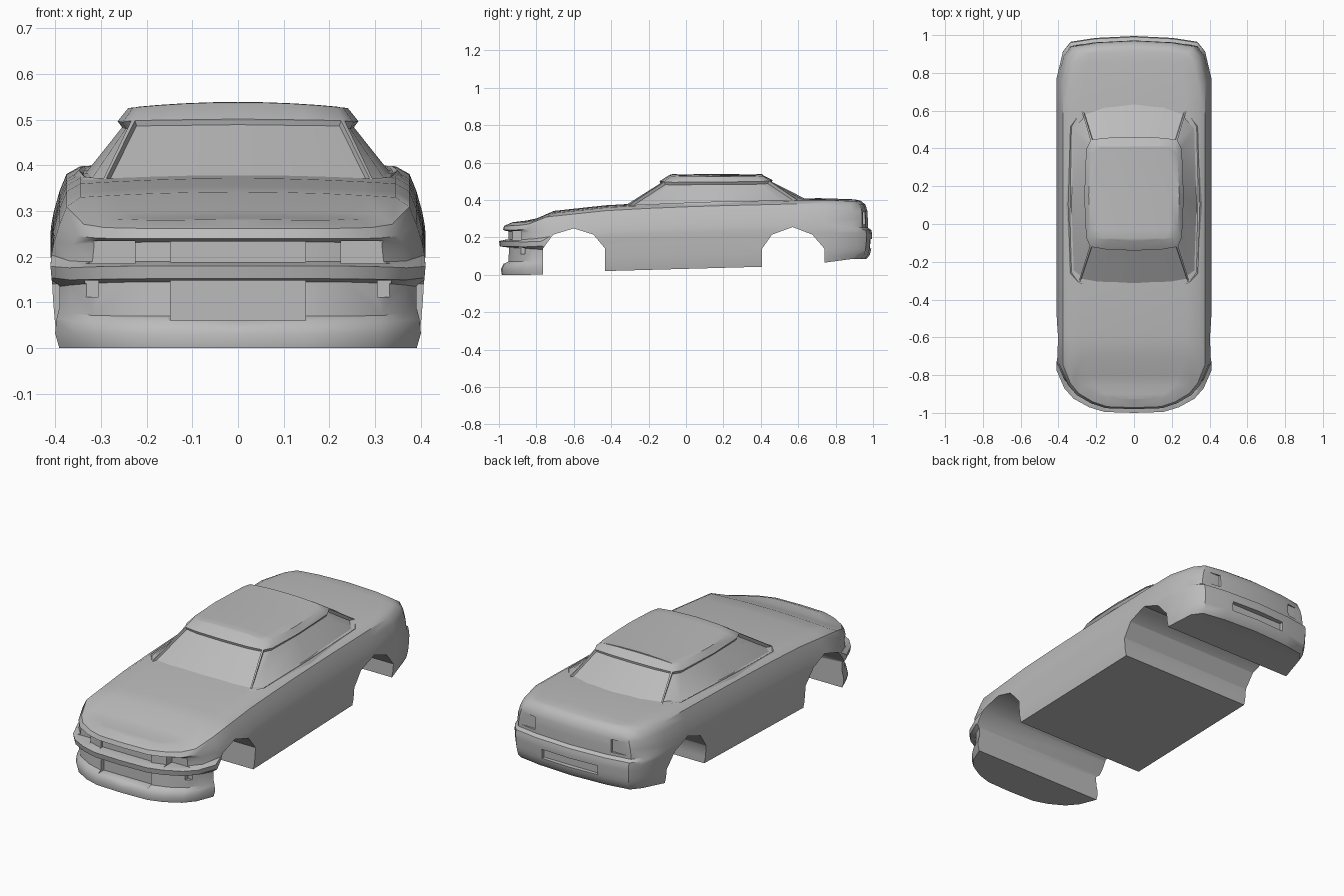
import bpy, bmesh, math
from mathutils import Vector

cube = bpy.data.objects.get("Cube")
if cube:
    bpy.data.objects.remove(cube, do_unlink=True)

paint = bpy.data.materials.new("body_grey")
paint.use_nodes = True
GREY = (0.5, 0.5, 0.5, 1)
paint.diffuse_color = GREY
paint.node_tree.nodes["Principled BSDF"].inputs["Base Color"].default_value = GREY


def lerp(keys, t):
    """Piecewise linear lookup in (t, value) pairs."""
    for (a, va), (b, vb) in zip(keys, keys[1:]):
        if t <= b:
            return va + (vb - va) * max(0, (t - a) / (b - a))
    return keys[-1][1]


def make_object(name, bm):
    bmesh.ops.recalc_face_normals(bm, faces=bm.faces)
    mesh = bpy.data.meshes.new(name)
    bm.to_mesh(mesh)
    bm.free()
    mesh.materials.append(paint)
    ob = bpy.data.objects.new(name, mesh)
    bpy.context.collection.objects.link(ob)
    return ob


def loft_half(rows):
    """Skin half outlines (x >= 0) and mirror them into a whole shell."""
    bm = bmesh.new()
    grid = [[bm.verts.new(p) for p in row] for row in rows]
    for r0, r1 in zip(grid, grid[1:]):
        for i in range(len(r0) - 1):
            bm.faces.new((r0[i], r0[i + 1], r1[i + 1], r1[i]))
    bmesh.ops.remove_doubles(bm, verts=bm.verts, dist=1e-4)
    bmesh.ops.mirror(bm, geom=bm.verts[:] + bm.edges[:] + bm.faces[:],
                     axis='X', merge_dist=1e-4)
    bmesh.ops.remove_doubles(bm, verts=bm.verts, dist=1e-4)
    bmesh.ops.recalc_face_normals(bm, faces=bm.faces)
    return bm


def cap(row, crown, steps=(0.8, 0.55, 0.28, 0)):
    """Rows that close an outline towards the centre plane."""
    return [[(x * s, y, z + crown * x * x * (1 - s * s)) for x, y, z in row] for s in steps]


def smooth(ob, angle):
    bpy.ops.object.select_all(action='DESELECT')
    ob.select_set(True)
    bpy.context.view_layer.objects.active = ob
    bpy.ops.object.shade_smooth_by_angle(angle=math.radians(angle))


# Lower body: stacked outlines from the sill up to the shoulder
BOTTOM = [(-1, 0), (-.77, 0), (-.43, .02), (.41, .043), (.74, .065), (1, .09)]
TOP = [(-1, .26), (-.93, .285), (-.75, .325), (-.38, .365), (.1, .385), (.67, .398), (1, .395)]
NOSE = [(0, 0), (.38, .005), (.58, .03), (.78, .075), (.9, .13), (1, .225)]
TAIL = [(1, .22), (.92, .08), (.82, .03), (.5, .01), (0, 0)]
SIDE = [-.6, -.43, -.2, 0, .2, .41, .57]
# front z, front y, rear z, rear y, side height share, half width
LAYERS = [
    (0, -.985, .085, .965, 0, .393),
    (.03, -.99, .105, .982, .1, .4),
    (.06, -.975, .135, .99, .2, .403),
    (.07, -.955, .16, .993, .28, .405),
    (.145, -.95, .2, .995, .4, .407),
    (.152, -.995, .22, .995, .48, .408),
    (.18, -1, .24, .99, .56, .41),
    (.19, -.955, .252, .972, .62, .408),
    (.232, -.955, .3, .972, .7, .403),
    (.24, -.98, .34, .97, .84, .39),
    (.262, -.972, .375, .96, .95, .375),
    (.28, -.93, .395, .935, 1, .345)]


def outline(fz, fy, rz, ry, share, w):
    def side_z(y):
        low = lerp(BOTTOM, y)
        return low + (lerp(TOP, y) - low) * share
    row = []
    for sx, dy in NOSE:
        y = fy + dy
        k = min(1, dy / .225) ** 2
        row.append((sx * w, y, fz * (1 - k) + side_z(y) * k))
    row += [(w, y, side_z(y)) for y in SIDE]
    for sx, dy in TAIL:
        y = ry - dy
        k = min(1, dy / .22) ** 2
        row.append((sx * w, y, rz * (1 - k) + side_z(y) * k))
    return row


rows = [outline(*layer) for layer in LAYERS]
rows = cap(rows[0], 0)[::-1] + rows + cap(rows[-1], .1)
body = make_object("body_shell", loft_half(rows))


# Cutters: wheel tunnels, lamps and intakes
def prism(points):
    """Side outline in y, z pushed across the whole width."""
    bm = bmesh.new()
    face = bm.faces.new([bm.verts.new((-.6, y, z)) for y, z in points])
    out = bmesh.ops.extrude_face_region(bm, geom=[face])
    bmesh.ops.translate(bm, vec=(1.2, 0, 0),
                        verts=[v for v in out["geom"] if isinstance(v, bmesh.types.BMVert)])
    return make_object("cutter", bm)


def block(x0, x1, y0, y1, z0, z1):
    bm = bmesh.new()
    bmesh.ops.create_cube(bm, size=1)
    for v in bm.verts:
        v.co = Vector(((x0, x1)[v.co.x > 0], (y0, y1)[v.co.y > 0], (z0, z1)[v.co.z > 0]))
    return make_object("cutter", bm)


def arch(y, left, right, top):
    """Six-sided arch around the axle."""
    return prism([(y - left, -.1), (y - left, .14), (y - .11, .215), (y, top),
                  (y + .105, .215), (y + right, .14), (y + right, -.1)])


cutters = [
    arch(-.6, .165, .168, .248), arch(.57, .163, .17, .255),
    block(-.148, .148, -1.1, -.935, .188, .233),   # grille
    block(-.148, .148, -1.1, -.925, .06, .148),    # lower intake
    block(-.165, .165, .965, 1.1, .14, .19)]       # rear plate recess
for s in (-1, 1):
    for x0, x1, y0, y1, z0, z1 in (
            (.225, .335, -1.1, -.88, .185, .234),   # head lamp
            (.305, .335, -1.1, -.86, .112, .148),   # fog lamp
            (.225, .335, .945, 1.1, .268, .335)):   # tail lamp
        cutters.append(block(*sorted((s * x0, s * x1)), y0, y1, z0, z1))

for c in cutters:
    mod = body.modifiers.new("cut", 'BOOLEAN')
    mod.operation, mod.solver, mod.object = 'DIFFERENCE', 'EXACT', c
    bpy.context.view_layer.objects.active = body
    bpy.ops.object.modifier_apply(modifier=mod.name)
    bpy.data.objects.remove(c, do_unlink=True)
smooth(body, 38)

# Cabin: belt outline, window top, roof edge, crowned roof
BELT = [(0, -.375), (.2, -.36), (.3, -.335), (.35, -.28), (.362, .1), (.35, .53),
        (.28, .62), (.17, .672), (0, .7)]
ROOF = [(0, -.09), (.14, -.085), (.215, -.075), (.23, -.03), (.24, .15), (.23, .37),
        (.215, .41), (.12, .41), (0, .41)]


def cabin_ring(t, z=None):
    return [(a + (c - a) * t, b + (d - b) * t,
             (lerp(TOP, b) - .012) * (1 - t) + .53 * t + .06 * t * (.05 - a * a))
            for (a, b), (c, d) in zip(BELT, ROOF)]


rings = [cabin_ring(0), cabin_ring(.08), cabin_ring(.84), cabin_ring(1)]
bm = loft_half(rings + cap(rings[-1], .22))


def window(rule, width, depth):
    faces = [f for f in bm.faces
             if .39 < f.calc_center_median().z < .5 and f.calc_area() > .004
             and rule(f.calc_center_median())]
    bmesh.ops.inset_region(bm, faces=faces, thickness=width, depth=0)
    bmesh.ops.inset_region(bm, faces=faces, thickness=.004, depth=-depth)


window(lambda c: c.x > .25 and -.2 < c.y < .5, .006, .016)
window(lambda c: c.x < -.25 and -.2 < c.y < .5, .006, .016)
window(lambda c: c.y < -.1 and abs(c.x) < .23, .006, .012)
window(lambda c: c.y > .5 and abs(c.x) < .23, .006, .01)
smooth(make_object("cabin", bm), 40)
